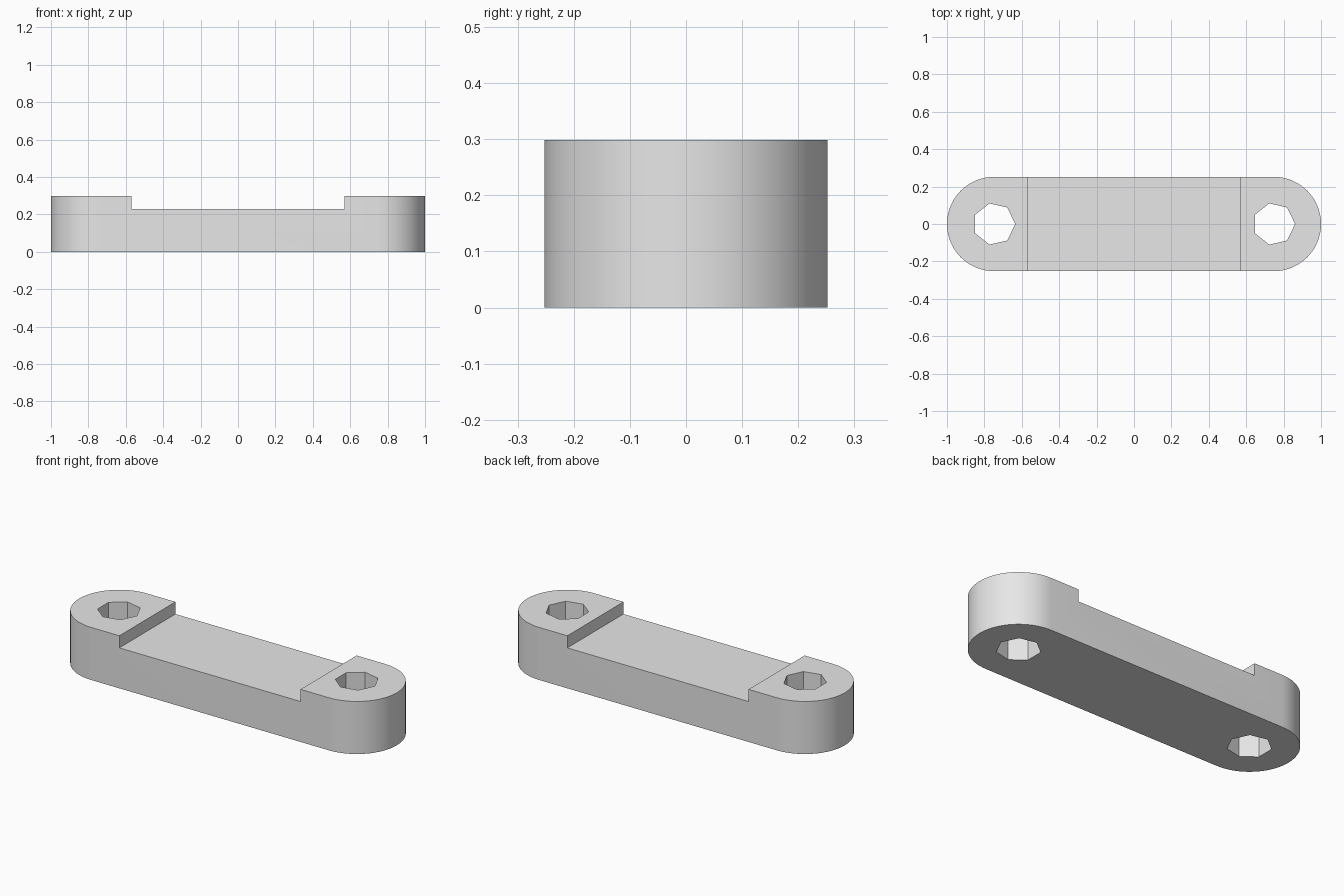
import bpy, bmesh
from math import pi, cos, sin

cube = bpy.data.objects.get("Cube")
if cube:
    bpy.data.objects.remove(cube, do_unlink=True)

HALF_WIDTH = 0.252
HEIGHT = 0.299
RECESS_Z = 0.23
RECESS_X = 0.57
HOLE_X = 1 - HALF_WIDTH
HOLE_RADIUS = 0.113
ARC_STEPS = 32

grey = bpy.data.materials.new("light_grey")
grey.use_nodes = True
colour = (0.8, 0.8, 0.8, 1)
grey.diffuse_color = colour
grey.node_tree.nodes["Principled BSDF"].inputs["Base Color"].default_value = colour


def prism(name, outline, bottom, top):
    """Extrude a counter-clockwise outline between two heights."""
    bm = bmesh.new()
    base = bm.faces.new([bm.verts.new((x, y, bottom)) for x, y in outline])
    result = bmesh.ops.extrude_face_region(bm, geom=[base], use_keep_orig=True)
    moved = [g for g in result["geom"] if isinstance(g, bmesh.types.BMVert)]
    bmesh.ops.translate(bm, verts=moved, vec=(0, 0, top - bottom))
    bmesh.ops.recalc_face_normals(bm, faces=bm.faces)
    mesh = bpy.data.meshes.new(name)
    bm.to_mesh(mesh)
    bm.free()
    mesh.materials.append(grey)
    obj = bpy.data.objects.new(name, mesh)
    bpy.context.collection.objects.link(obj)
    return obj


def arc(cx, radius, start, sweep, steps, count):
    return [(cx + radius * cos(start + sweep * i / steps),
             radius * sin(start + sweep * i / steps)) for i in range(count)]


# Round-ended link bar
outline = []
for side, start in ((1, -pi / 2), (-1, pi / 2)):
    outline += arc(side * HOLE_X, HALF_WIDTH, start, pi, ARC_STEPS, ARC_STEPS + 1)
bar = prism("link_bar", outline, 0, HEIGHT)

# Cutters: shallow middle recess and a seven-sided hole at each end
recess = [(-RECESS_X, -1), (RECESS_X, -1), (RECESS_X, 1), (-RECESS_X, 1)]
cutters = [prism("recess_cutter", recess, RECESS_Z, 1)]
for side in (-1, 1):
    hole = arc(side * HOLE_X, HOLE_RADIUS, 0, 2 * pi, 7, 7)
    cutters.append(prism("hole_cutter", hole, -1, 1))

bpy.ops.object.select_all(action="DESELECT")
bpy.context.view_layer.objects.active = bar
bar.select_set(True)
for cutter in cutters:
    cutter.hide_render = True
    mod = bar.modifiers.new("cut", "BOOLEAN")
    mod.operation = "DIFFERENCE"
    mod.solver = "EXACT"
    mod.object = cutter
    bpy.ops.object.modifier_apply(modifier=mod.name)
    bpy.data.objects.remove(cutter, do_unlink=True)

# Smooth rounded ends, crisp edges elsewhere
bpy.ops.object.shade_smooth_by_angle(angle=pi / 6)
